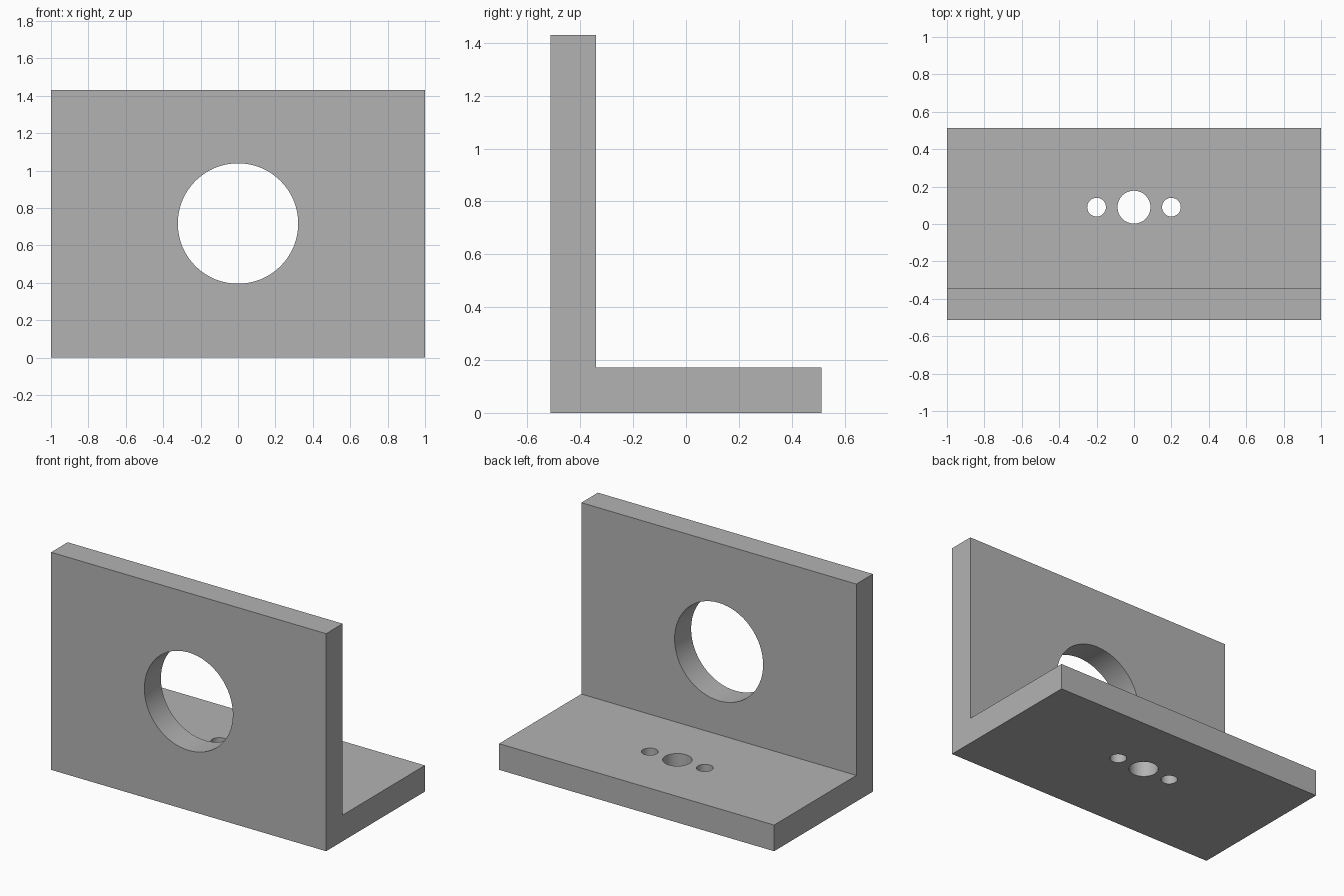
import bpy
import bmesh
from math import radians
from mathutils import Matrix

if "Cube" in bpy.data.objects:
    bpy.data.objects.remove(bpy.data.objects["Cube"], do_unlink=True)

HALF_W, HALF_D, HEIGHT, THICK = 1.0, 0.513, 1.43, 0.172

# Plain grey material
grey = bpy.data.materials.new("plain grey")
grey.use_nodes = True
grey.diffuse_color = (0.45, 0.45, 0.45, 1)
grey.node_tree.nodes["Principled BSDF"].inputs["Base Color"].default_value = grey.diffuse_color


def add_object(name, bm):
    bmesh.ops.recalc_face_normals(bm, faces=bm.faces)
    mesh = bpy.data.meshes.new(name)
    bm.to_mesh(mesh)
    bm.free()
    mesh.materials.append(grey)
    obj = bpy.data.objects.new(name, mesh)
    bpy.context.collection.objects.link(obj)
    return obj


# L-shaped bracket: side profile extruded along x
bm = bmesh.new()
inner = THICK - HALF_D
profile = [(-HALF_D, 0), (HALF_D, 0), (HALF_D, THICK),
           (inner, THICK), (inner, HEIGHT), (-HALF_D, HEIGHT)]
face = bm.faces.new([bm.verts.new((-HALF_W, y, z)) for y, z in profile])
side = bmesh.ops.extrude_face_region(bm, geom=[face])["geom"]
bmesh.ops.translate(bm, vec=(2 * HALF_W, 0, 0),
                    verts=[v for v in side if isinstance(v, bmesh.types.BMVert)])
bracket = add_object("angle_bracket", bm)
bpy.context.view_layer.objects.active = bracket
bracket.select_set(True)


def drill(centre, radius, tilt=0):
    """Cut a round through hole in the bracket."""
    bm = bmesh.new()
    place = Matrix.Translation(centre) @ Matrix.Rotation(radians(tilt), 4, "X")
    bmesh.ops.create_cone(bm, cap_ends=True, segments=64, radius1=radius,
                          radius2=radius, depth=2 * THICK, matrix=place)
    cutter = add_object("hole_cutter", bm)
    cutter.hide_render = True
    mod = bracket.modifiers.new("hole", "BOOLEAN")
    mod.operation = "DIFFERENCE"
    mod.solver = "EXACT"
    mod.object = cutter
    bpy.ops.object.modifier_apply(modifier=mod.name)
    bpy.data.objects.remove(cutter, do_unlink=True)


# Large opening in the upright plate
drill((0, -HALF_D + THICK / 2, 0.717), 0.322, tilt=90)

# Centre hole and two screw holes in the base plate
for x, radius in ((-0.2, 0.05), (0, 0.088), (0.2, 0.05)):
    drill((x, 0.09, THICK / 2), radius)

bpy.ops.object.shade_smooth_by_angle(angle=radians(30))
